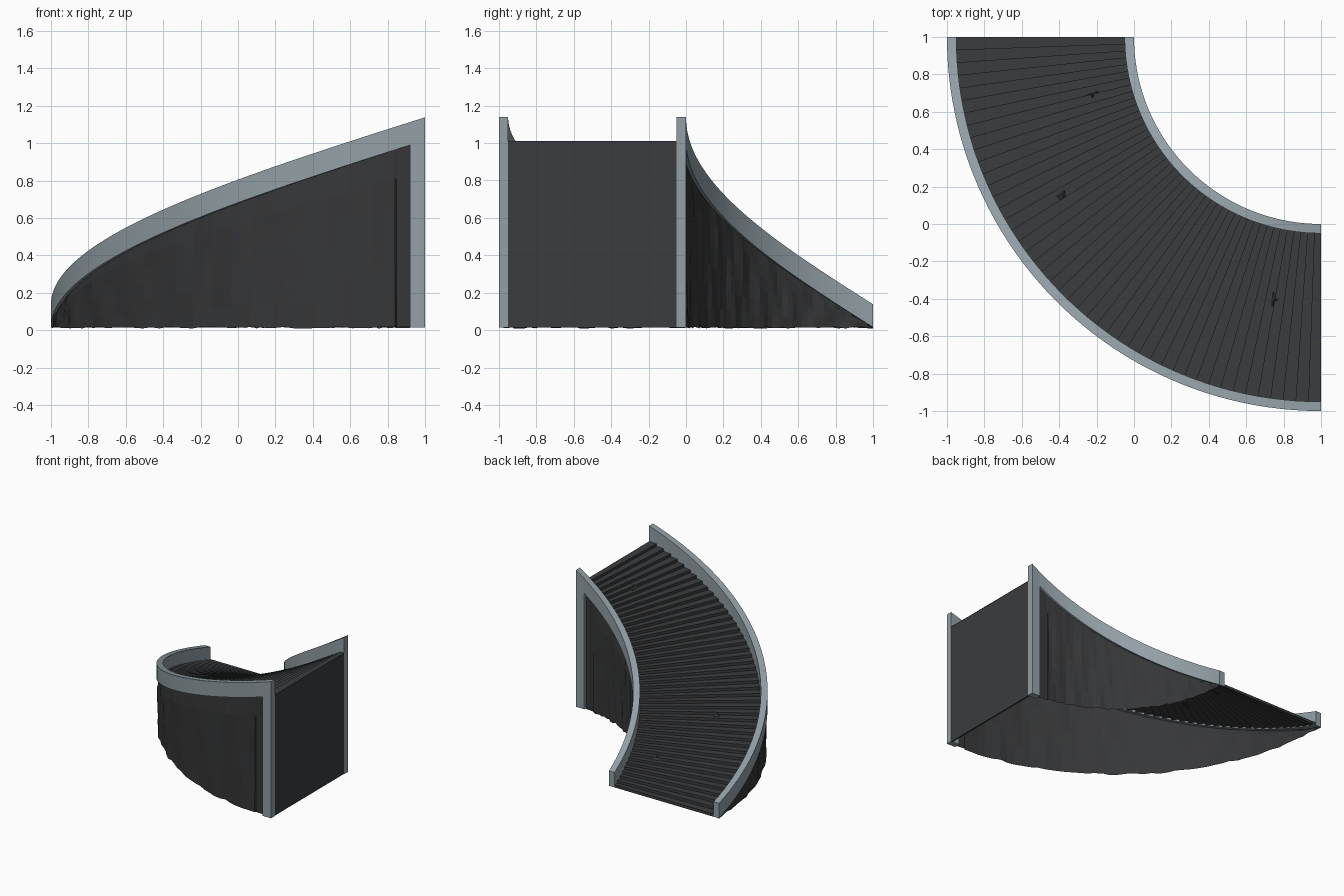
import bpy, bmesh, random
from math import sin, cos, pi
from mathutils import Vector

if "Cube" in bpy.data.objects:
    bpy.data.objects.remove(bpy.data.objects["Cube"])

random.seed(4)
STEPS = 45
BASE = 0.015          # underside of the rails
RISE = 1.0            # total climb
POST = 0.08           # width of the end post along the arc


def material(name, rgb):
    m = bpy.data.materials.new(name)
    m.diffuse_color = (*rgb, 1)
    m.use_nodes = True
    m.node_tree.nodes["Principled BSDF"].inputs["Base Color"].default_value = m.diffuse_color
    return m


RAIL = material("pale_metal", (0.29, 0.35, 0.38))
DARK = material("dark_tread", (0.043, 0.045, 0.048))
CLOTH = material("dark_cladding", (0.036, 0.037, 0.039))


def polar(r, t, z):
    """Point on the quarter turn: t=0 low end, t=1 high end."""
    a = t * pi / 2
    return Vector((1 - r * cos(a), 1 - r * sin(a), z))


def finish(name, bm, mat, smooth=None):
    bmesh.ops.remove_doubles(bm, verts=bm.verts[:], dist=1e-5)
    bmesh.ops.recalc_face_normals(bm, faces=bm.faces[:])
    me = bpy.data.meshes.new(name)
    bm.to_mesh(me)
    bm.free()
    me.materials.append(mat)
    ob = bpy.data.objects.new(name, me)
    bpy.context.collection.objects.link(ob)
    if smooth:
        bpy.ops.object.select_all(action='DESELECT')
        ob.select_set(True)
        bpy.context.view_layer.objects.active = ob
        bpy.ops.object.shade_smooth_by_angle(angle=smooth)
    return ob


def rail(name, r0, r1):
    """Curved sloping stringer with a post down to the floor at the high end."""
    tp = 1 - POST / (r1 * pi / 2)
    ts = [tp * i / STEPS for i in range(STEPS + 1)]
    cols = [(t, BASE + t * RISE) for t in ts]
    cols += [(tp, BASE), ((tp + 1) / 2, BASE), (1, BASE)]
    bm = bmesh.new()
    rings = []
    for t, zb in cols:
        zt = 0.138 + t * RISE
        rings.append([bm.verts.new(polar(r, t, z))
                      for r, z in ((r0, zb), (r1, zb), (r1, zt), (r0, zt))])
    for i, (a, b) in enumerate(zip(rings, rings[1:])):
        sides = (0,) if i == STEPS else range(4)   # inner face of the post
        for k in sides:
            n = (k + 1) % 4
            bm.faces.new((a[k], a[n], b[n], b[k]))
    bm.faces.new(rings[0])
    bm.faces.new(rings[-1])
    finish(name, bm, RAIL, 0.5)


def cladding(name, r, out):
    """Crumpled side sheet hung under a stringer; out is the facing sign."""
    bm = bmesh.new()
    arc = r * pi / 2
    t1 = 1 - 0.16 / arc
    nt, nz = 48, 6
    phase = [random.uniform(0, 6.28) for _ in range(4)]
    ts = [(t1 * i / nt, True) for i in range(nt + 1)]
    ts += [(t1 + 0.002, False), (1 - POST / arc, False)]
    grid = []
    for t, crumple in ts:
        ragged = random.uniform(-0.006, 0.004)
        zt = BASE + t * RISE + 0.005
        col = []
        for j in range(nz + 1):
            v = j / nz
            z = BASE + ragged * (1 - v) + (zt - BASE) * v
            d = -0.008
            if crumple and j < nz:
                d = 0.002 + 0.004 * sin(t * 55 + v * 3 + phase[0]) \
                    + 0.003 * sin(t * 101 - v * 5 + phase[1]) \
                    + random.uniform(-0.002, 0.002)
            col.append(bm.verts.new(polar(r + out * d, t, z)))
        grid.append(col)
    for a, b in zip(grid, grid[1:]):
        for j in range(nz):
            bm.faces.new((a[j], b[j], b[j + 1], a[j + 1]))
    finish(name, bm, CLOTH)


def steps():
    """Sawtooth sheet of risers and treads between the two rails."""
    h = (1.01 - BASE) / STEPS
    prof = [(0, BASE)]
    for i in range(STEPS):
        z = BASE + h * (i + 1)
        prof += [(i / STEPS, z), ((i + 1) / STEPS, z)]
    bm = bmesh.new()
    rows = [[bm.verts.new(polar(r, t, z)) for r in (1.045, 1.955)] for t, z in prof]
    for a, b in zip(rows, rows[1:]):
        bm.faces.new((a[0], a[1], b[1], b[0]))
    finish("steps", bm, DARK)


def end_panel():
    """Flat board closing the tall end."""
    bm = bmesh.new()
    bmesh.ops.create_cube(bm, size=1)
    for v in bm.verts:
        v.co = Vector((0.99 + v.co.x * 0.012, -0.5 + v.co.y * 0.91,
                       (BASE + 1.01) / 2 + v.co.z * (1.01 - BASE)))
    finish("end_panel", bm, DARK)


def chip(name, r, t):
    """Small broken splinter lying on a tread."""
    z = BASE + t * RISE
    bm = bmesh.new()
    pts = [polar(r - 0.04, t, z), polar(r + 0.05, t + 0.004, z),
           polar(r + 0.01, t + 0.025, z + 0.02), polar(r, t + 0.008, z + 0.035)]
    v = [bm.verts.new(p) for p in pts]
    for f in ((0, 1, 2), (0, 1, 3), (1, 2, 3), (0, 2, 3)):
        bm.faces.new([v[k] for k in f])
    finish(name, bm, DARK)


rail("outer_rail", 1.95, 2.0)
rail("inner_rail", 1.0, 1.05)
cladding("outer_cladding", 1.988, 1)
cladding("inner_cladding", 1.012, -1)
steps()
end_panel()
for n, (r, t) in enumerate(((1.42, 0.88), (1.62, 0.34), (1.26, 0.15))):
    chip(f"splinter_{n + 1}", r, t)
